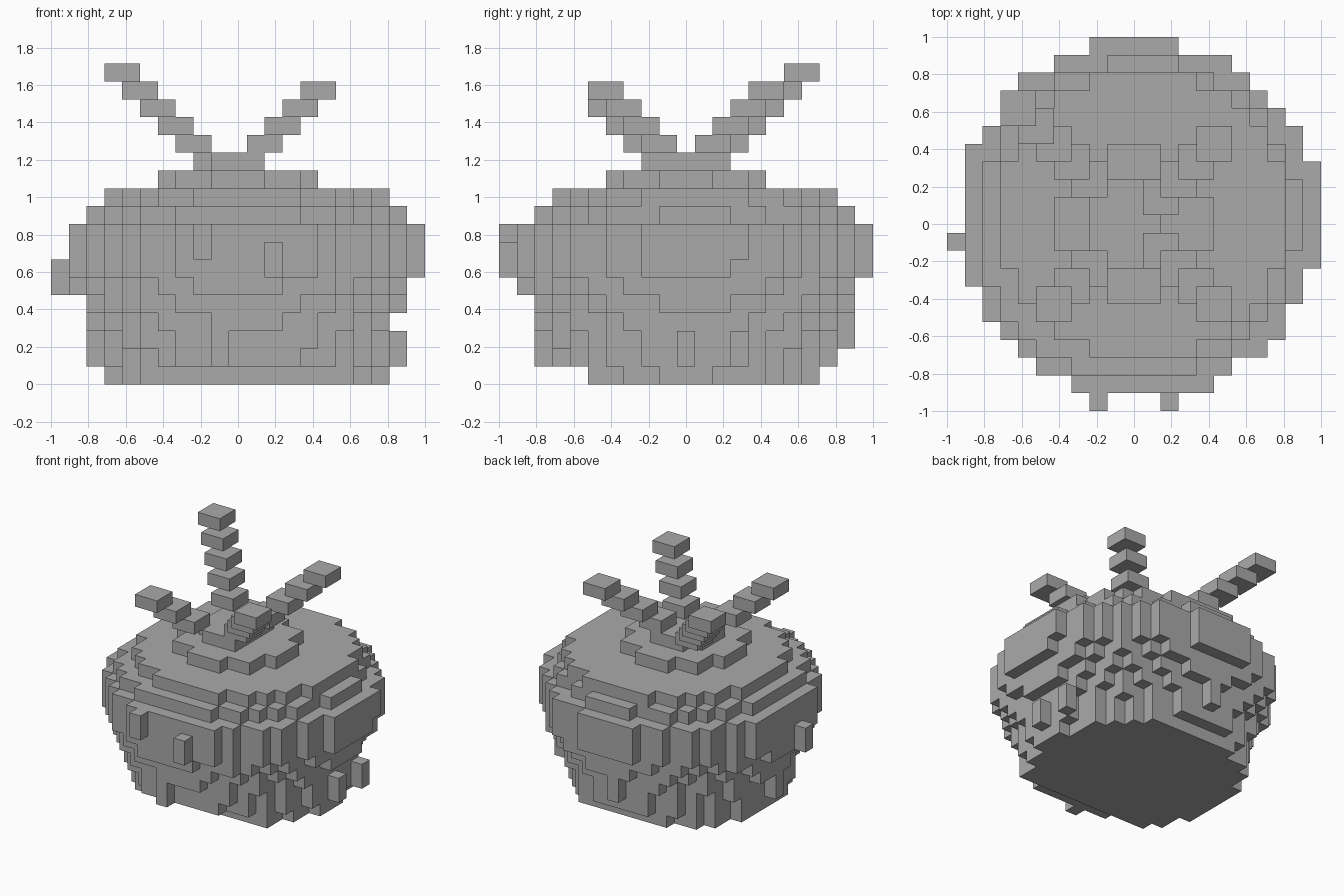
import bpy, bmesh

if "Cube" in bpy.data.objects:
    bpy.data.objects.remove(bpy.data.objects["Cube"])

S = 2 / 21                      # size of one block; block i is centred on i * S

grey = bpy.data.materials.new("plain grey")
grey.diffuse_color = (0.4, 0.4, 0.4, 1)
grey.use_nodes = True
grey.node_tree.nodes["Principled BSDF"].inputs["Base Color"].default_value = grey.diffuse_color


def disc(layer, radius, c, lo=-10, hi=10):
    """Blocks of one round layer; lo and hi cut it along y."""
    return {(x, y, layer) for x in range(-10, 11) for y in range(lo, hi + 1)
            if (x - c) ** 2 + (y - c) ** 2 <= radius ** 2}


def column(x, y, z0, z1):
    return {(x, y, z) for z in range(z0, z1 + 1)}


# round body, layer by layer
body = disc(0, 7.9, 0.25, -5, 7)
for z, r in enumerate([8.1, 8.2, 8.55, 9.0, 9.55, 10.01, 10.01, 10.01, 9.0], 1):
    body |= disc(z, r, 0.25)
body |= disc(10, 8.25, 0.5)

# single blocks standing out of the skin
bumps = (column(-2, -10, 7, 8) | column(2, -10, 6, 7) | column(-1, -8, 1, 2)
         | column(9, 0, 1, 2) | column(9, 3, 1, 2) | column(10, 3, 7, 8)
         | column(-10, -1, 5, 6) | column(-8, 0, 1, 2) | column(0, 9, 2, 3)) - body

# stepped crown on top
crown = disc(11, 4.3, 0)
crown |= {(x, y, 12) for x in range(-2, 2) for y in range(-2, 3)
          if not (x == -2 and abs(y) == 2)}


# four diagonal stalks: each step is a 2 x 2 plate moved outward
def stalk(sx, sy, start, z0, z1):
    cells = set()
    for k, z in enumerate(range(z0, z1 + 1)):
        cells |= {(sx * (start + k + a), sy * (start + k + b), z)
                  for a in (0, 1) for b in (0, 1)}
    return cells


parts = {
    "round_body": body,
    "skin_bumps": bumps,
    "crown": crown,
    "stalk_back_left": stalk(-1, 1, 2, 13, 17),
    "stalk_back_right": stalk(1, 1, 1, 13, 16),
    "stalk_front_right": stalk(1, -1, 1, 13, 16),
    "stalk_front_left": stalk(-1, -1, 2, 13, 15),
}
everything = set().union(*parts.values())


# turn blocks into a mesh, leaving out faces between touching blocks
def build(name, cells):
    bm = bmesh.new()
    for cell in sorted(cells):
        for axis in range(3):
            for side in (-1, 1):
                near = list(cell)
                near[axis] += side
                if tuple(near) in everything:
                    continue
                u, v = (axis + 1) % 3, (axis + 2) % 3
                corners = []
                for a, b in ((-1, -1), (1, -1), (1, 1), (-1, 1))[::side]:
                    p = [cell[0], cell[1], cell[2] + 0.5]
                    p[axis] += side / 2
                    p[u] += a / 2
                    p[v] += b / 2
                    corners.append(bm.verts.new([q * S for q in p]))
                bm.faces.new(corners)
    bmesh.ops.remove_doubles(bm, verts=bm.verts, dist=S / 100)
    mesh = bpy.data.meshes.new(name)
    bm.to_mesh(mesh)
    bm.free()
    mesh.materials.append(grey)
    bpy.context.collection.objects.link(bpy.data.objects.new(name, mesh))


for name, cells in parts.items():
    build(name, cells)
